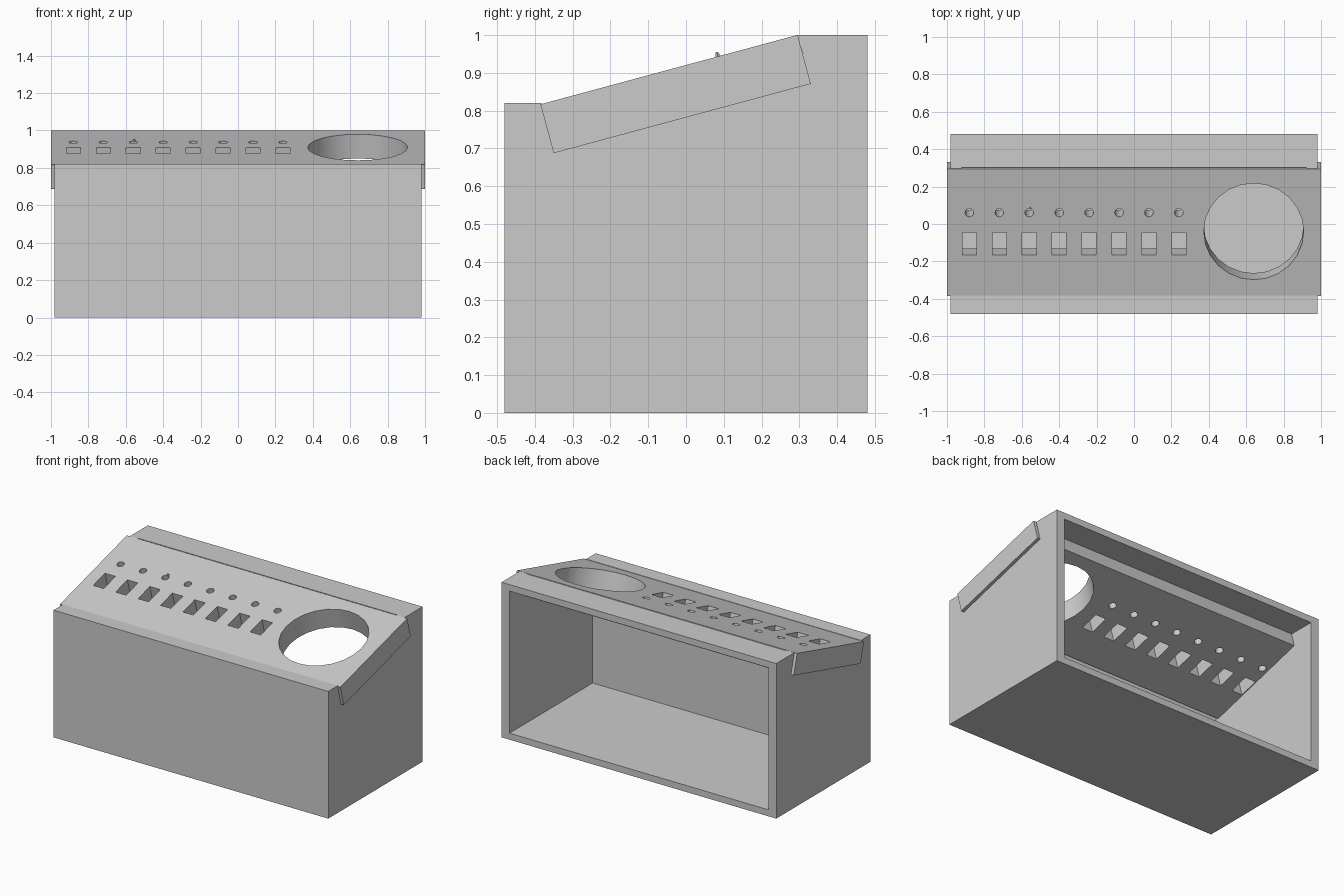
import bpy, bmesh, math
from mathutils import Matrix, Vector

if "Cube" in bpy.data.objects:
    bpy.data.objects.remove(bpy.data.objects["Cube"], do_unlink=True)

grey = bpy.data.materials.new("plain_grey")
grey.use_nodes = True
colour = (0.6, 0.6, 0.6, 1)
grey.diffuse_color = colour
grey.node_tree.nodes["Principled BSDF"].inputs["Base Color"].default_value = colour


def to_object(name, bm):
    bmesh.ops.recalc_face_normals(bm, faces=bm.faces)
    mesh = bpy.data.meshes.new(name)
    bm.to_mesh(mesh)
    bm.free()
    mesh.materials.append(grey)
    obj = bpy.data.objects.new(name, mesh)
    bpy.context.collection.objects.link(obj)
    return obj


def extrude_profile(name, points, half_width):
    """Side profile in y, z drawn out along x."""
    bm = bmesh.new()
    face = bm.faces.new([bm.verts.new((-half_width, y, z)) for y, z in points])
    grown = bmesh.ops.extrude_face_region(bm, geom=[face])["geom"]
    verts = [v for v in grown if isinstance(v, bmesh.types.BMVert)]
    bmesh.ops.translate(bm, verts=verts, vec=(2 * half_width, 0, 0))
    return to_object(name, bm)


def add_block(bm, centre, size):
    bmesh.ops.create_cube(bm, size=1, matrix=Matrix.Translation(centre) @ Matrix.Diagonal((*size, 1)))


def add_drum(bm, centre, radius, sides, depth=0.4, tip=None):
    bmesh.ops.create_cone(bm, cap_ends=True, segments=sides, radius1=radius,
                          radius2=radius if tip is None else tip, depth=depth,
                          matrix=Matrix.Translation(centre))


def cut(obj, cutter):
    mod = obj.modifiers.new("cut", "BOOLEAN")
    mod.operation = "DIFFERENCE"
    mod.solver = "EXACT"
    mod.object = cutter
    bpy.context.view_layer.objects.active = obj
    bpy.ops.object.modifier_apply(modifier=mod.name)
    bpy.data.objects.remove(cutter, do_unlink=True)


# Housing, open at the back and under the panel
housing = extrude_profile("housing", [(-.48, 0), (.48, 0), (.48, 1), (.294, 1),
                                      (.31, .95), (-.37, .77), (-.383, .82), (-.48, .82)], .98)
cavity = extrude_profile("cavity", [(-.367, .042), (.6, .042), (.6, .958), (.306, .958),
                                    (.294, 1.1), (-.367, 1.1)], .923)
cut(housing, cavity)

# Sloped panel, modelled flat and then tilted
thickness = .134
bm = bmesh.new()
add_block(bm, (0, 0, 0), (2, .705, thickness))
panel = to_object("control_panel", bm)

# Row of switch slots with a lamp hole above each, and one large round opening
bm = bmesh.new()
columns = [-.88 + .16 * i for i in range(8)]
for x in columns:
    add_block(bm, (x, -.062, 0), (.075, .125, .4))
    add_drum(bm, (x, .109, 0), .023, 12)
add_drum(bm, (.64, .005, 0), .267, 24)
cut(panel, to_object("openings", bm))

# Tiny nub beside one lamp hole
bm = bmesh.new()
add_drum(bm, (columns[2] + .005, .134, thickness / 2 + .005), .008, 4, .014, .003)
nub = to_object("lamp_nub", bm)

tilt = Matrix.Translation((0, -.0275, .844)) @ Matrix.Rotation(math.radians(15.1), 4, "X")
for obj in (panel, nub):
    obj.data.transform(tilt)

# Smooth curved hole walls, keep the box edges sharp
bpy.ops.object.select_all(action="DESELECT")
panel.select_set(True)
bpy.context.view_layer.objects.active = panel
bpy.ops.object.shade_smooth_by_angle(angle=math.radians(35))
